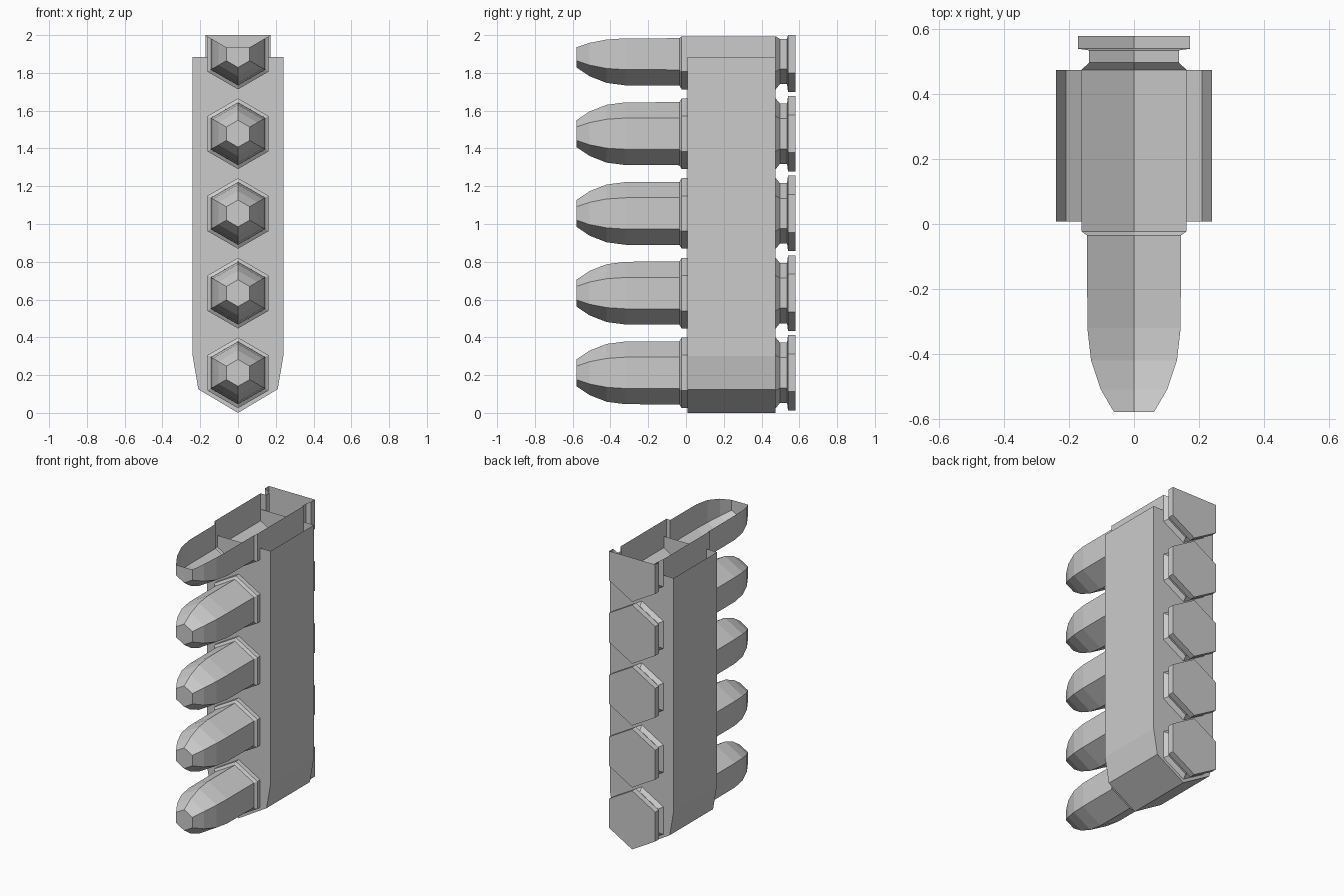
import bpy, bmesh
from math import sin, cos, radians

if "Cube" in bpy.data.objects:
    bpy.data.objects.remove(bpy.data.objects["Cube"])


def make_object(name, bm):
    bmesh.ops.recalc_face_normals(bm, faces=bm.faces[:])
    mesh = bpy.data.meshes.new(name)
    bm.to_mesh(mesh)
    bm.free()
    obj = bpy.data.objects.new(name, mesh)
    bpy.context.collection.objects.link(obj)
    return obj


# Cartridge profile from tip to rim: (y, hexagon corner radius)
PROFILE = [(-0.58, 0.071), (-0.51, 0.118), (-0.42, 0.153), (-0.32, 0.166),
           (-0.035, 0.167), (-0.023, 0.187), (0.475, 0.187), (0.497, 0.16),
           (0.535, 0.16), (0.54, 0.2), (0.58, 0.2)]


def cartridge(name, z, open_top=False):
    # Hexagonal loft; the open one leaves out the top corner of every ring
    count = 5 if open_top else 6
    bm = bmesh.new()
    rings = []
    for y, r in PROFILE:
        angles = [radians(150 + 60 * k) for k in range(count)]
        rings.append([bm.verts.new((r * cos(a), y, z + r * sin(a))) for a in angles])
    for a, b in zip(rings, rings[1:]):
        for i in range(4 if open_top else 6):
            j = i + 1
            # the open ring stops after the left, two lower and right sides
            if not open_top:
                j %= 6
            bm.faces.new((a[i], a[j], b[j], b[i]))
    bm.faces.new(rings[0])
    bm.faces.new(rings[-1])
    return make_object(name, bm)


def open_cartridge(name, z):
    # Lower sides only, with tip and rim plates cut flat between the upper corners
    full = cartridge(name, z)
    bm = bmesh.new()
    bm.from_mesh(full.data)
    tops = [v for v in bm.verts if abs(v.co.x) < 1e-4 and v.co.z > z]
    ends = [[v for v in bm.verts if abs(v.co.y - y) < 1e-4 and v not in tops]
            for y in (-0.58, 0.58)]
    bmesh.ops.delete(bm, geom=tops, context='VERTS')
    for ring in ends:
        bmesh.ops.contextual_create(bm, geom=ring)
    bmesh.ops.recalc_face_normals(bm, faces=bm.faces[:])
    bm.to_mesh(full.data)
    bm.free()


# Magazine body: prism with a pointed bottom, open at the top
half = [(0.24, 1.885), (0.24, 0.30), (0.21, 0.125)]
outline = half + [(0, 0)] + [(-x, z) for x, z in reversed(half)]
bm = bmesh.new()
front, back = ([bm.verts.new((x, y, z)) for x, z in outline] for y in (0.008, 0.475))
for i in range(len(outline) - 1):
    bm.faces.new((front[i], front[i + 1], back[i + 1], back[i]))
bm.faces.new(front)
bm.faces.new(back)
make_object("magazine_body", bm)

# Stack of cartridges, the top one open
for i in range(4):
    cartridge(f"cartridge_{i + 1}", 0.212 + 0.422 * i)
open_cartridge("open_top_cartridge", 1.90)
